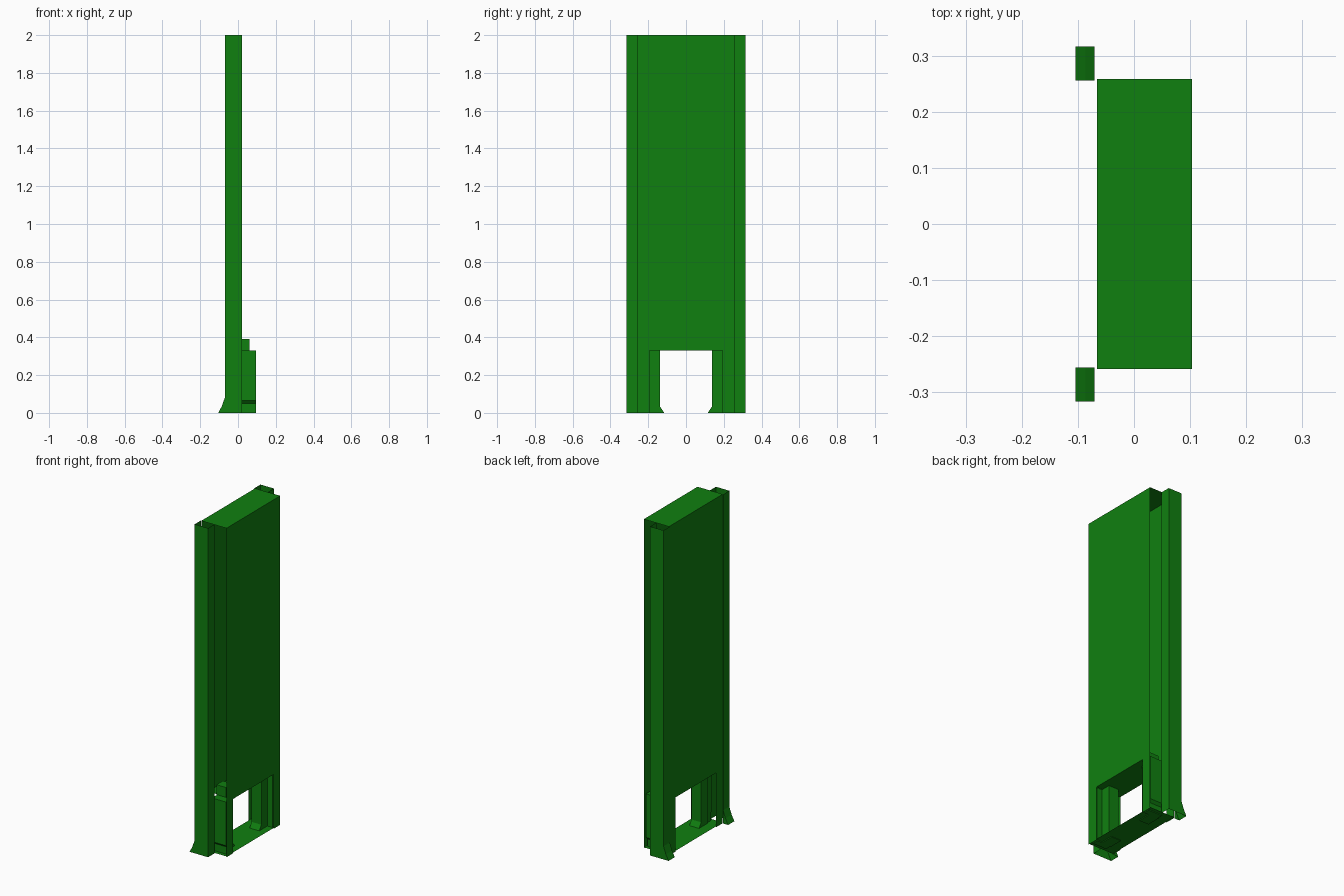
import bpy, bmesh

if "Cube" in bpy.data.objects:
    bpy.data.objects.remove(bpy.data.objects["Cube"])

green = bpy.data.materials.new("green")
green.diffuse_color = (0.005, 0.215, 0.005, 1)
green.use_nodes = True
green.node_tree.nodes["Principled BSDF"].inputs["Base Color"].default_value = green.diffuse_color

X0, X1 = -0.066, 0.103      # back and front skins
HALF, HOLE, HOLE_TOP = 0.258, 0.194, 0.33


def make(name, faces):
    """Build a mesh from a list of polygons, welding shared corners."""
    bm = bmesh.new()
    for f in faces:
        bm.faces.new([bm.verts.new(p) for p in f])
    bmesh.ops.remove_doubles(bm, verts=bm.verts, dist=1e-5)
    bmesh.ops.recalc_face_normals(bm, faces=bm.faces)
    me = bpy.data.meshes.new(name)
    bm.to_mesh(me)
    bm.free()
    me.materials.append(green)
    ob = bpy.data.objects.new(name, me)
    bpy.context.collection.objects.link(ob)
    return ob


def mirror_y(ob):
    ob.modifiers.new("mirror", 'MIRROR').use_axis = (False, True, False)


def prism(profile, axis, a, b, caps=True):
    """Extrude a closed 2D profile along x (profile y,z) or y (profile x,z)."""
    def at(p, t):
        return (t, p[0], p[1]) if axis == 'x' else (p[0], t, p[1])
    n = len(profile)
    faces = [[at(profile[i], a), at(profile[(i + 1) % n], a),
              at(profile[(i + 1) % n], b), at(profile[i], b)] for i in range(n)]
    if caps:
        faces += [[at(p, a) for p in profile], [at(p, b) for p in profile]]
    return faces


# front and back skins: thin sheets with a doorway cut at the foot
outline = [(-HALF, 0), (-HALF, 2), (HALF, 2), (HALF, 0), (HOLE, 0),
           (HOLE, HOLE_TOP), (-HOLE, HOLE_TOP), (-HOLE, 0)]
for name, x in (("front_skin", X1), ("back_skin", X0)):
    make(name, [[(x, y, z) for y, z in outline]])


# horizontal sheets between the skins
def sheet(name, z, half):
    make(name, [[(X0, -half, z), (X1, -half, z), (X1, half, z), (X0, half, z)]])


sheet("top_panel", 2, HALF)
sheet("doorway_soffit", HOLE_TOP, HOLE)
sheet("floor_plate", 0.005, HALF)

# side channels, open at the top and towards the panel, flared at the foot
YI, YO, XB, XF = 0.256, 0.316, -0.07, 0.02
back = [(-0.104, 0), (-0.086, 0.035), (XB, 0.08), (XB, 2)]
faces = [[(x, YO, z) for x, z in back + [(XF, 2), (XF, 0)]],
         [(XF, YI, 0), (XF, YO, 0), (XF, YO, 2), (XF, YI, 2)],
         [(x, YI, z) for x, z in back[:3] + [(XB, 0)]]]
for (xa, za), (xb, zb) in zip(back, back[1:]):
    faces.append([(xa, YI, za), (xa, YO, za), (xb, YO, zb), (xb, YI, zb)])
mirror_y(make("side_channel", faces))

# inner pillars with a kicked-out foot
pillar = [(0.115, 0), (0.138, 0.035), (0.138, 0.39), (0.2, 0.39), (0.2, 0)]
mirror_y(make("inner_pillar", prism(pillar, 'x', -0.005, 0.06)))

# outer blocks with a groove above the base
block = [(0.196, 0), (0.196, 0.33), (0.25, 0.33), (0.25, 0.065),
         (0.235, 0.05), (0.235, 0)]
mirror_y(make("foot_block", prism(block, 'x', 0.0, 0.095)))
